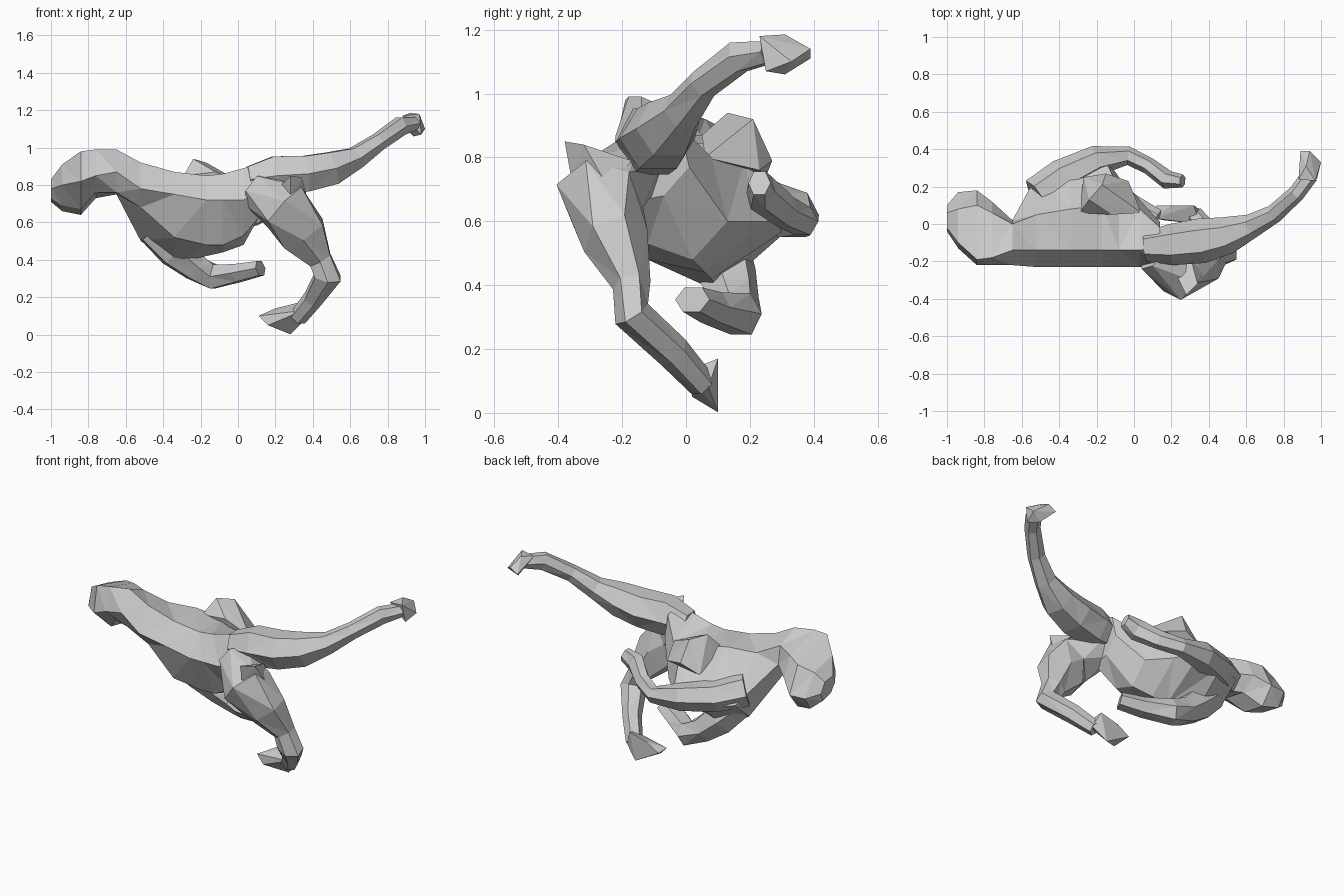
import bpy, bmesh
from math import cos, sin, pi
from mathutils import Vector


def finish(name, bm):
    bmesh.ops.recalc_face_normals(bm, faces=bm.faces)
    me = bpy.data.meshes.new(name)
    bm.to_mesh(me)
    bm.free()
    ob = bpy.data.objects.new(name, me)
    bpy.context.collection.objects.link(ob)
    return ob


def loft(name, rings):
    bm = bmesh.new()
    loops = [[bm.verts.new(p) for p in r] for r in rings]
    n = len(loops[0])
    for a, b in zip(loops, loops[1:]):
        for i in range(n):
            j = (i + 1) % n
            bm.faces.new((a[i], a[j], b[j], b[i]))
    bm.faces.new(loops[0])
    bm.faces.new(loops[-1])
    bmesh.ops.triangulate(bm, faces=bm.faces)
    return finish(name, bm)


def limb(name, path, up, sides=6):
    """path rows: x, y, z, radius across, radius along up"""
    c = [Vector(p[:3]) for p in path]
    rings = []
    for i, p in enumerate(path):
        t = (c[min(i + 1, len(c) - 1)] - c[max(i - 1, 0)]).normalized()
        s = t.cross(Vector(up)).normalized()
        u = s.cross(t)
        rings.append([c[i] + s * p[3] * cos(2 * pi * k / sides)
                      + u * p[4] * sin(2 * pi * k / sides) for k in range(sides)])
    return loft(name, rings)


def hull(name, pts):
    bm = bmesh.new()
    for p in pts:
        bm.verts.new(p)
    res = bmesh.ops.convex_hull(bm, input=bm.verts)
    loose = [v for v in bm.verts if not v.link_faces]
    bmesh.ops.delete(bm, geom=loose, context='VERTS')
    return finish(name, bm)


# Head, neck and torso: six-sided (y, z) sections along x
sections = {
    -1.00: [(-.02, .83), (-.04, .78), (0, .73), (.08, .71), (.1, .76), (.06, .82)],
    -.94: [(-.1, .91), (-.13, .8), (-.02, .69), (.12, .66), (.17, .74), (.08, .87)],
    -.84: [(-.19, .98), (-.22, .82), (-.05, .67), (.1, .64), (.18, .74), (.1, .9)],
    -.76: [(-.18, .99), (-.22, .85), (-.12, .76), (.03, .73), (.12, .8), (.06, .92)],
    -.65: [(-.14, .99), (-.22, .87), (-.16, .76), (-.06, .75), (.02, .82), (0, .93)],
    -.52: [(-.14, .92), (-.23, .78), (-.14, .68), (.12, .5), (.26, .62), (.05, .87)],
    -.34: [(-.14, .87), (-.23, .75), (-.15, .52), (.1, .38), (.35, .6), (.08, .87)],
    -.17: [(-.14, .85), (-.23, .72), (-.12, .48), (.08, .42), (.38, .62), (.1, .84)],
    -.08: [(-.14, .86), (-.23, .72), (-.12, .48), (.06, .44), (.25, .6), (.18, .78)],
    .03: [(-.14, .89), (-.23, .72), (-.12, .53), (.02, .48), (.13, .6), (.08, .8)],
    .14: [(-.12, .93), (-.24, .8), (-.17, .66), (-.07, .68), (.01, .77), (-.02, .9)],
}
loft("head_and_torso", [[(x, y, z) for y, z in s] for x, s in sections.items()])

# Leg stretched out behind, ending in a small foot
limb("stretched_leg", [(.06, -.12, .83, .08, .08), (.2, -.11, .85, .11, .12),
                       (.36, -.09, .86, .12, .11), (.5, -.06, .89, .1, .1),
                       (.63, -.01, .945, .065, .065), (.75, .055, 1.03, .05, .05),
                       (.87, .165, 1.115, .045, .055), (.94, .26, 1.13, .045, .04)], (0, 0, 1))
hull("stretched_foot", [(.88, .24, 1.17), (.97, .23, 1.18), (.92, .31, 1.185), (1, .33, 1.1),
                        (.94, .39, 1.14), (.89, .39, 1.11), (.94, .31, 1.06), (.98, .25, 1.07)])

# Bent leg reaching the ground
limb("bent_leg", [(.1, -.16, .77, .1, .1), (.25, -.27, .68, .14, .15),
                  (.35, -.22, .54, .105, .14), (.44, -.17, .4, .06, .07),
                  (.48, -.17, .31, .06, .08), (.4, -.04, .19, .055, .055),
                  (.32, .05, .09, .045, .05)], (1, 0, 0))
hull("ground_foot", [(.28, .1, .002), (.36, .07, .08), (.16, .02, .05), (.11, .03, .1),
                     (.12, .1, .09), (.2, .1, .14), (.32, .1, .17), (.35, 0, .13)])
hull("hip_point", [(.28, -.38, .85), (.34, -.32, .84), (.2, -.22, .77),
                   (.38, -.24, .7), (.28, -.36, .74), (.3, -.17, .79)])

# Arms folded back under the chest
limb("lower_arm", [(-.47, .1, .56, .09, .08), (-.34, .12, .45, .1, .1),
                   (-.23, .15, .36, .08, .08), (-.13, .17, .31, .07, .075),
                   (0, .08, .33, .07, .055), (.12, .02, .355, .06, .045)], (0, 0, 1))
limb("upper_arm", [(-.52, .15, .68, .1, .1), (-.38, .25, .64, .1, .09),
                   (-.2, .34, .62, .08, .08), (-.03, .365, .6, .05, .05),
                   (.08, .31, .63, .045, .055), (.18, .235, .69, .05, .065),
                   (.26, .23, .72, .035, .045)], (0, 0, 1))

# Raised shoulder blade sloping down the back
hull("shoulder_blade", [(-.29, .06, .85), (-.24, .13, .94), (-.17, .21, .92), (-.15, .27, .79),
                        (-.03, .23, .76), (.04, .06, .8), (-.12, .05, .87), (-.27, .25, .74)])
